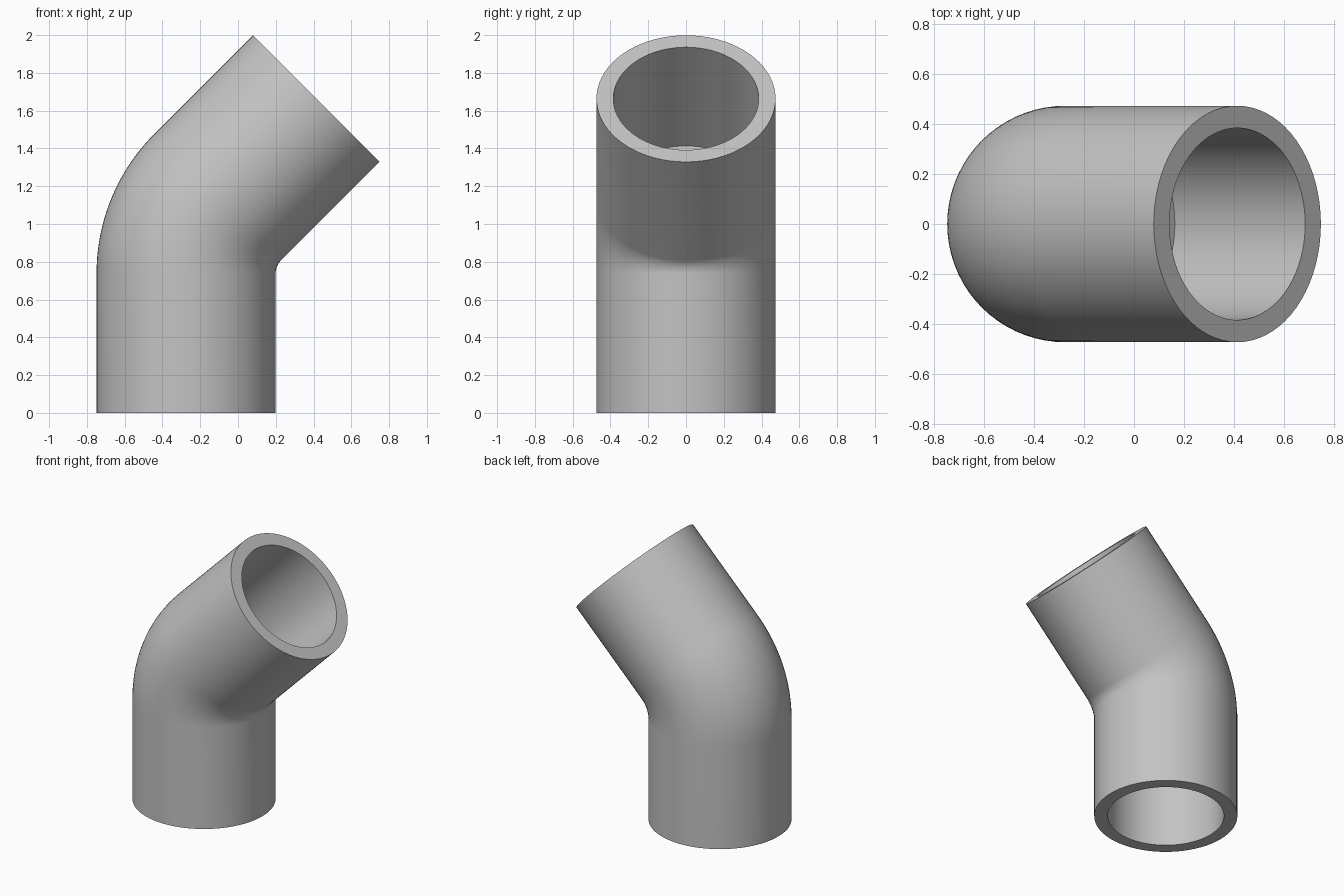
import bpy, bmesh, math
from mathutils import Vector

if "Cube" in bpy.data.objects:
    bpy.data.objects.remove(bpy.data.objects["Cube"], do_unlink=True)

OUTER, SOCKET, BORE = 0.474, 0.385, 0.33   # radii
LEG, BEND = 0.739, 0.569                   # straight length, bend radius
ANGLE = math.radians(45)
AXIS_X = -0.275
SIDES, STEPS = 72, 20

grey = bpy.data.materials.new("plain grey")
grey.use_nodes = True
colour = (0.55, 0.55, 0.55, 1)
grey.diffuse_color = colour
grey.node_tree.nodes["Principled BSDF"].inputs["Base Color"].default_value = colour


def station(angle, along=0.0):
    """Point and side direction on the centreline, shifted along the tangent."""
    side = Vector((math.cos(angle), 0, -math.sin(angle)))
    tangent = Vector((math.sin(angle), 0, math.cos(angle)))
    pivot = Vector((AXIS_X + BEND, 0, LEG))
    return pivot - side * BEND + tangent * along, side


bm = bmesh.new()


def ring(place, radius):
    centre, side = place
    turns = [2 * math.pi * i / SIDES for i in range(SIDES)]
    return [bm.verts.new(centre + radius * (side * math.cos(t) + Vector((0, math.sin(t), 0))))
            for t in turns]


start, end = station(0, -LEG), station(ANGLE, LEG)
bend = [station(ANGLE * i / STEPS) for i in range(STEPS + 1)]

# Outside wall upwards, then sockets and the narrower bore back down
rings = [ring(p, OUTER) for p in [start] + bend + [end]]
rings += [ring(end, SOCKET), ring(bend[-1], SOCKET)]
rings += [ring(p, BORE) for p in reversed(bend)]
rings += [ring(bend[0], SOCKET), ring(start, SOCKET)]

for a, b in zip(rings, rings[1:] + rings[:1]):
    for i in range(SIDES):
        j = (i + 1) % SIDES
        bm.faces.new((a[i], a[j], b[j], b[i]))
bmesh.ops.recalc_face_normals(bm, faces=bm.faces)

mesh = bpy.data.meshes.new("pipe_elbow")
bm.to_mesh(mesh)
bm.free()
mesh.materials.append(grey)
elbow = bpy.data.objects.new("pipe_elbow", mesh)
bpy.context.collection.objects.link(elbow)

# Smooth walls with crisp rims
bpy.ops.object.select_all(action="DESELECT")
elbow.select_set(True)
bpy.context.view_layer.objects.active = elbow
bpy.ops.object.shade_smooth_by_angle(angle=math.radians(30))
